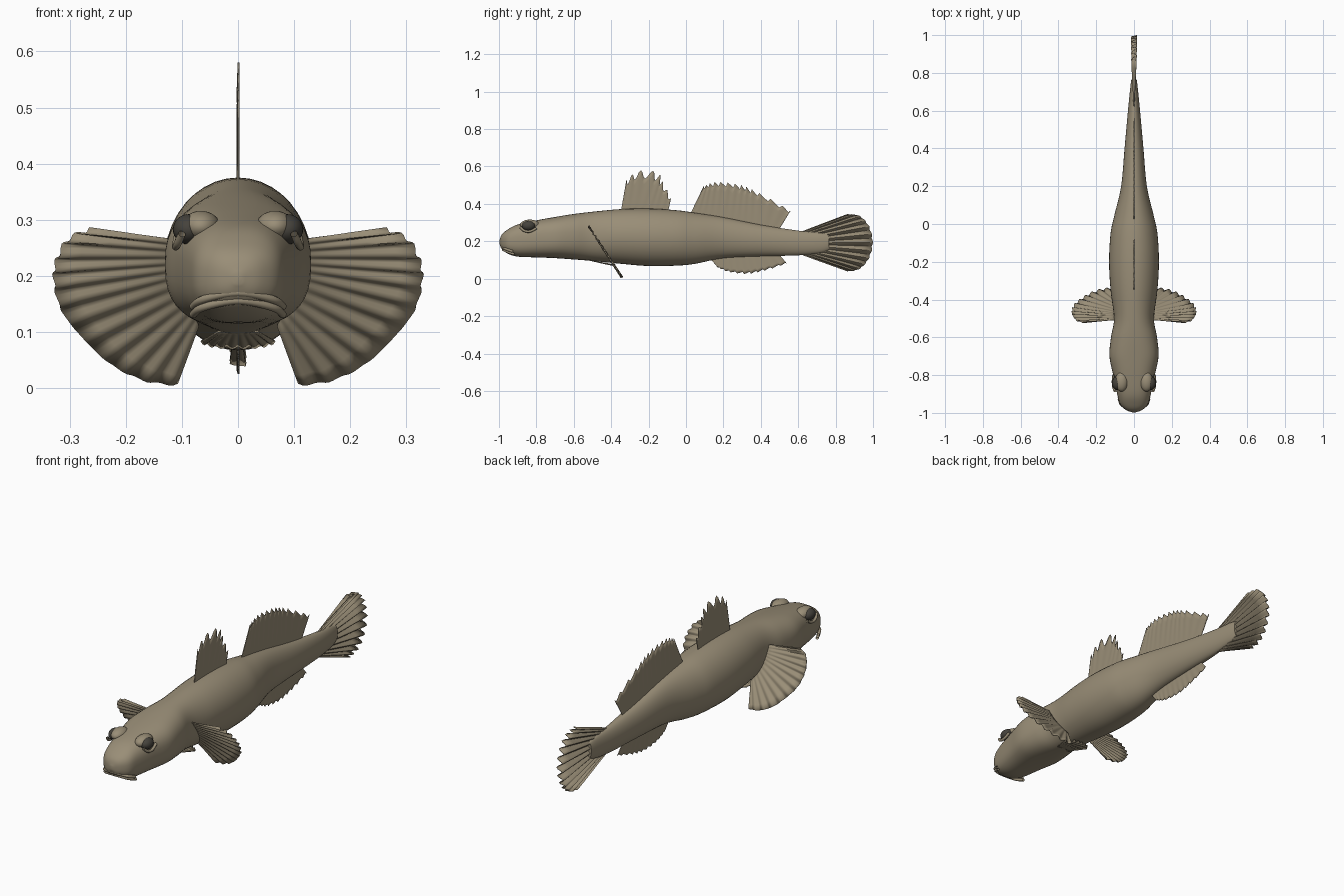
import bpy
import math
from mathutils import Vector

if "Cube" in bpy.data.objects:
    bpy.data.objects.remove(bpy.data.objects["Cube"], do_unlink=True)


def make_material(name, colour):
    mat = bpy.data.materials.new(name)
    mat.use_nodes = True
    mat.diffuse_color = (*colour, 1)
    mat.node_tree.nodes["Principled BSDF"].inputs["Base Color"].default_value = (*colour, 1)
    return mat


skin = make_material("olive tan skin", (0.32, 0.27, 0.185))
eye_dark = make_material("dark eye", (0.06, 0.055, 0.045))


def finish(obj, mat, angle=50):
    obj.data.materials.append(mat)
    bpy.ops.object.select_all(action="DESELECT")
    obj.select_set(True)
    bpy.context.view_layer.objects.active = obj
    bpy.ops.object.shade_smooth_by_angle(angle=math.radians(angle))
    return obj


def add_mesh(name, verts, faces):
    mesh = bpy.data.meshes.new(name)
    mesh.from_pydata(verts, [], faces)
    mesh.update()
    obj = bpy.data.objects.new(name, mesh)
    bpy.context.collection.objects.link(obj)
    return obj


def spline(points, t, smooth=True):
    """Point at t (0 to 1) along a smooth or straight chain of points."""
    last = len(points) - 1
    i = min(int(t * last), last - 1)
    f = t * last - i
    a, b, c, d = (points[max(0, min(last, i + k))] for k in (-1, 0, 1, 2))
    if not smooth:
        return [q + (r - q) * f for q, r in zip(b, c)]
    return [q + f / 2 * (r - p + f * (2*p - 5*q + 4*r - s + f * (3*(q - r) + s - p)))
            for p, q, r, s in zip(a, b, c, d)]


# Body: rounded sections of (y, half width, top, bottom) from nose to tail
sections = [
    (-.997, .008, .205, .185), (-.985, .042, .236, .16), (-.955, .073, .262, .135),
    (-.9, .089, .29, .118), (-.8, .11, .312, .114), (-.7, .13, .33, .11),
    (-.6, .122, .346, .103), (-.5, .106, .358, .095), (-.35, .124, .372, .08),
    (-.2, .132, .375, .068), (-.05, .124, .366, .07), (.05, .103, .352, .08),
    (.2, .068, .328, .11), (.4, .05, .288, .12), (.6, .032, .257, .125),
    (.72, .02, .245, .138), (.765, .014, .235, .155)]
RINGS, SIDES = 80, 40
verts, faces = [], []
for r in range(RINGS + 1):
    y, width, top, bottom = spline(sections, r / RINGS)
    # the head is boxier than the trunk
    power = 2 / (2 + 0.6 * max(0, min(1, (-y - 0.4) / 0.3)))
    for s in range(SIDES):
        a = math.tau * s / SIDES
        c, n = math.cos(a), math.sin(a)
        x = width * math.copysign(abs(c) ** power, c)
        z = (top + bottom) / 2 + (top - bottom) / 2 * math.copysign(abs(n) ** power, n)
        verts.append((x, y, z))
for r in range(RINGS):
    for s in range(SIDES):
        k, m = r * SIDES + s, r * SIDES + (s + 1) % SIDES
        faces.append((k, m, m + SIDES, k + SIDES))
faces.append(list(range(SIDES))[::-1])
faces.append([RINGS * SIDES + s for s in range(SIDES)])
finish(add_mesh("body", verts, faces), skin)


def add_fin(name, root, tip, place, rays, ripple=0.0, notch=0.0, saw=False):
    """Fan of rays from a root line to a tip line, corrugated and notched."""
    per_ray, rows = 6, 6
    cols = rays * per_ray
    verts, faces = [], []
    for c in range(cols + 1):
        u = c / cols
        start, end = spline(root, u, False), spline(tip, u)
        phase = (c % per_ray) / per_ray
        cut = phase if saw else math.sin(math.pi * phase) ** 2
        for r in range(rows + 1):
            t = r / rows * (1 - notch * cut)
            p = [a + (b - a) * t for a, b in zip(start, end)]
            verts.append(place(*p, ripple * t * math.cos(math.tau * phase)))
    step = rows + 1
    for c in range(cols):
        for r in range(rows):
            k = c * step + r
            faces.append((k, k + step, k + step + 1, k + 1))
    fin = finish(add_mesh(name, verts, faces), skin, 60)
    solid = fin.modifiers.new("thickness", "SOLIDIFY")
    solid.thickness = 0.003
    solid.offset = 0
    return fin


def upright(y, z, off):
    return (off, y, z)


# Fins on the centre line
add_fin("first_dorsal_fin", [(-.35, .35), (-.1, .34)],
        [(-.318, .53), (-.255, .578), (-.15, .57), (-.118, .51), (-.08, .43)],
        upright, 7, 0.001, 0.2)
add_fin("second_dorsal_fin", [(.015, .33), (.49, .25)],
        [(.095, .495), (.16, .518), (.28, .505), (.38, .465), (.56, .365)],
        upright, 13, 0.001, 0.13, True)
add_fin("anal_fin", [(.12, .12), (.49, .14)],
        [(.17, .06), (.23, .035), (.33, .025), (.43, .045), (.54, .08)],
        upright, 11, 0.001, 0.13, True)
add_fin("tail_fin", [(.6, .245), (.6, .135)],
        [(.865, .345), (.93, .335), (.98, .28), (1, .195), (.98, .11), (.93, .053), (.865, .04)],
        upright, 12, 0.014, 0.015)

# Paired side fins, leaning back as they go down
for side, label in ((1, "left"), (-1, "right")):
    def leaning(x, z, off, side=side):
        return (side * x, -0.52 + (0.28 - z) * 0.65 + off * 0.84, z + off * 0.54)

    add_fin(label + "_pectoral_fin", [(.09, .262), (.09, .2), (.07, .11)],
            [(.265, .283), (.305, .265), (.327, .225), (.33, .185), (.315, .135),
             (.275, .085), (.225, .04), (.165, .012), (.108, .005)],
            leaning, 12, 0.006, 0.02)


# Belly disc
def belly(x, y, off):
    return (x, y, 0.075 + 0.2 * (-0.4 - y) + off)


add_fin("pelvic_disc", [(-.035, -.53), (.035, -.53)],
        [(-.066, -.43), (-.04, -.395), (0, -.385), (.04, -.395), (.066, -.43)],
        belly, 8, 0.003, 0.04)


def add_ball(name, centre, radii, mat):
    bpy.ops.mesh.primitive_uv_sphere_add(segments=28, ring_count=16, location=centre)
    ball = bpy.context.object
    ball.name = name
    ball.scale = radii
    finish(ball, mat)


def add_tube(name, points, radius):
    curve = bpy.data.curves.new(name, "CURVE")
    curve.dimensions = "3D"
    curve.bevel_depth = radius
    curve.bevel_resolution = 3
    path = curve.splines.new("POLY")
    count = 24
    path.points.add(count)
    for i in range(count + 1):
        path.points[i].co = (*spline(points, i / count), 1)
    tube = bpy.data.objects.new(name, curve)
    bpy.context.collection.objects.link(tube)
    curve.materials.append(skin)


# Eyes under raised brows, with a soft lower lid
for side, label in ((1, "left"), (-1, "right")):
    add_ball(label + "_eye", (side * .088, -.842, .283), (.028, .036, .027), eye_dark)
    add_ball(label + "_brow", (side * .066, -.835, .288), (.034, .052, .028), skin)
    add_tube(label + "_lower_lid", [(side * .1, -.885, .275), (side * .108, -.865, .257),
                                    (side * .111, -.835, .253), (side * .108, -.8, .27)], .007)

# Lips
for name, drop in (("upper_lip", 0), ("lower_lip", .014)):
    mouth = [(-.08, -.925, .145), (-.062, -.962, .158), (0, -.985, .17),
             (.062, -.962, .158), (.08, -.925, .145)]
    add_tube(name, [Vector((x, y + drop * .5, z - drop)) for x, y, z in mouth], .007)
